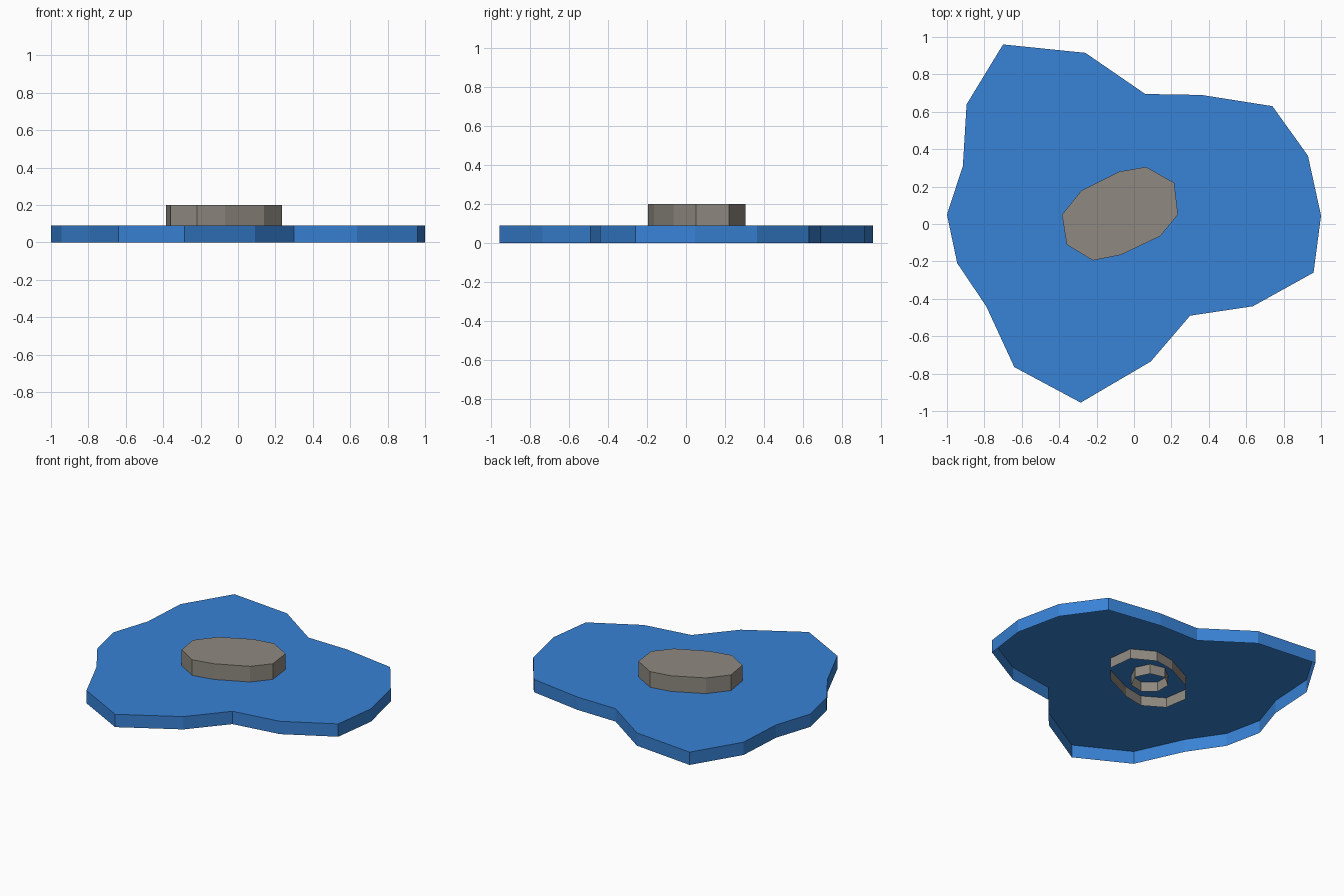
import bpy, bmesh, math

if "Cube" in bpy.data.objects:
    bpy.data.objects.remove(bpy.data.objects["Cube"])


def material(name, rgb):
    m = bpy.data.materials.new(name)
    m.diffuse_color = (*rgb, 1.0)
    m.use_nodes = True
    m.node_tree.nodes["Principled BSDF"].inputs["Base Color"].default_value = m.diffuse_color
    return m


def open_slab(name, outline, z_low, z_high, mat):
    """Counter-clockwise outline with side walls and a top, open underneath."""
    bm = bmesh.new()
    low = [bm.verts.new((x, y, z_low)) for x, y in outline]
    top = [bm.verts.new((x, y, z_high)) for x, y in outline]
    n = len(outline)
    for i in range(n):
        j = (i + 1) % n
        bm.faces.new((low[i], low[j], top[j], top[i]))
    bm.faces.new(top)
    mesh = bpy.data.meshes.new(name)
    bm.to_mesh(mesh)
    bm.free()
    mesh.materials.append(mat)
    obj = bpy.data.objects.new(name, mesh)
    bpy.context.collection.objects.link(obj)
    return obj


blue = material("water blue", (0.040, 0.225, 0.67))
grey = material("stone grey", (0.275, 0.25, 0.215))

# Irregular pool outline
pool_outline = [
    (-0.70, 0.96), (-0.895, 0.64), (-0.915, 0.31), (-1.0, 0.05),
    (-0.945, -0.21), (-0.79, -0.44), (-0.64, -0.765), (-0.285, -0.955),
    (0.09, -0.735), (0.30, -0.49), (0.635, -0.44), (0.96, -0.26),
    (1.0, 0.045), (0.93, 0.365), (0.74, 0.63), (0.36, 0.69),
    (0.06, 0.695), (-0.26, 0.915),
]
open_slab("pool", pool_outline, 0.0, 0.09, blue)

# Raised stone, its walls reaching down through the pool
stone_outline = [
    (-0.385, 0.05), (-0.36, -0.11), (-0.22, -0.195), (-0.07, -0.165),
    (0.14, -0.065), (0.235, 0.05), (0.215, 0.22), (0.065, 0.305),
    (-0.08, 0.28), (-0.28, 0.18),
]
open_slab("stone", stone_outline, 0.02, 0.20, grey)

# Small core under the stone
core_outline = [(-0.08 + 0.12 * math.cos(math.tau * i / 7),
                 0.06 + 0.12 * math.sin(math.tau * i / 7)) for i in range(7)]
open_slab("stone_core", core_outline, 0.02, 0.15, grey)
